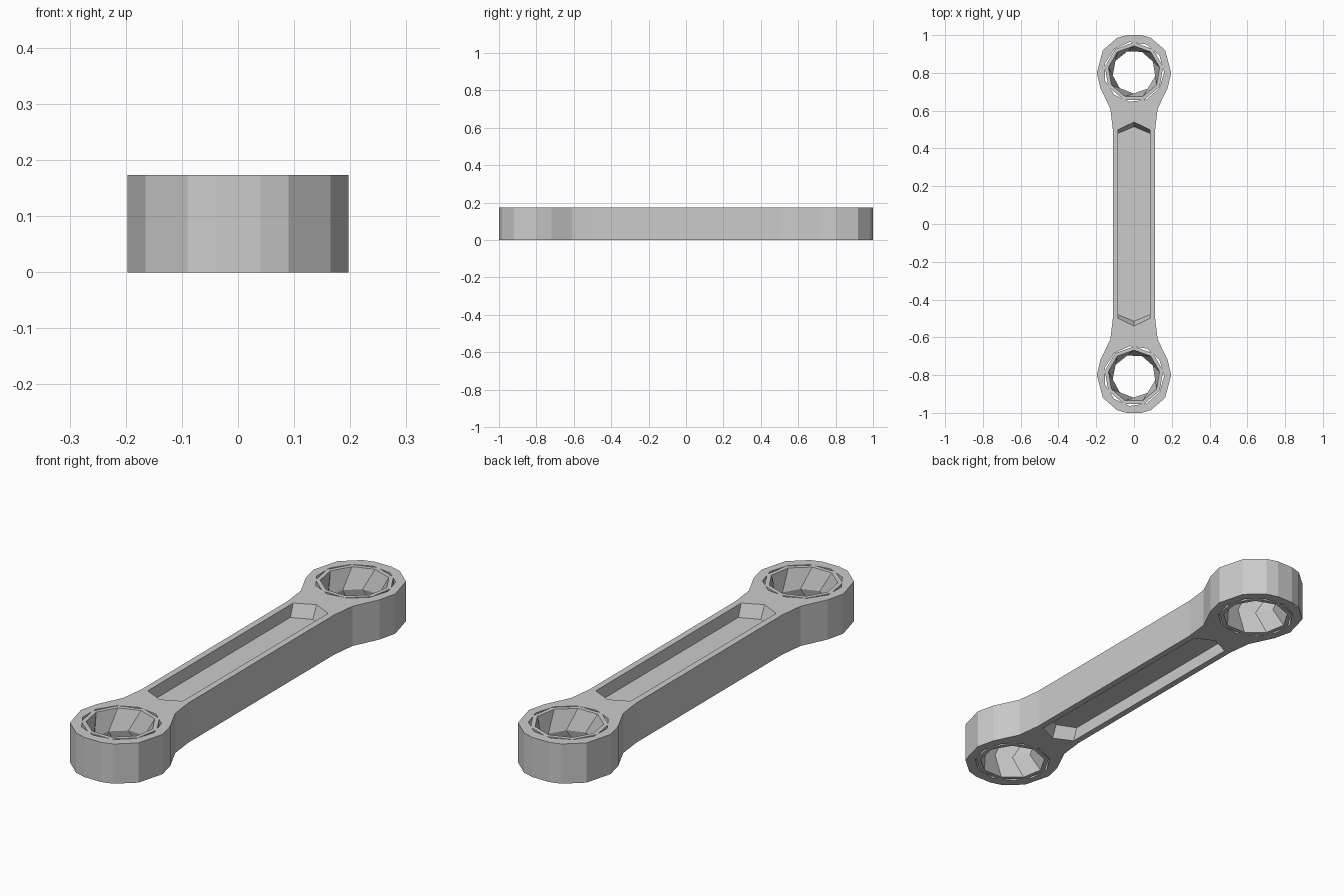
import bpy, bmesh, math

if "Cube" in bpy.data.objects:
    bpy.data.objects.remove(bpy.data.objects["Cube"])

H = 0.173      # thickness of the link
CY = 0.805     # distance of the ring centres from the middle


def loft(name, rings, closed=False):
    """Join equal-length rings of points; cap the ends, or close into a loop."""
    bm = bmesh.new()
    vs = [[bm.verts.new(p) for p in ring] for ring in rings]
    n = len(vs[0])
    pairs = list(zip(vs, vs[1:])) + ([(vs[-1], vs[0])] if closed else [])
    for a, b in pairs:
        for i in range(n):
            j = (i + 1) % n
            bm.faces.new((a[i], a[j], b[j], b[i]))
    if not closed:
        bm.faces.new(vs[0][::-1])
        bm.faces.new(vs[-1])
    bmesh.ops.recalc_face_normals(bm, faces=bm.faces)
    me = bpy.data.meshes.new(name)
    bm.to_mesh(me)
    bm.free()
    ob = bpy.data.objects.new(name, me)
    bpy.context.collection.objects.link(ob)
    return ob


def circle(r, z, n, cy, phase=0.0):
    return [(r * math.cos(2 * math.pi * (i + phase) / n),
             cy + r * math.sin(2 * math.pi * (i + phase) / n), z) for i in range(n)]


def cut(target, cutter):
    cutter.hide_render = True
    m = target.modifiers.new("cut", 'BOOLEAN')
    m.operation = 'DIFFERENCE'
    m.solver = 'EXACT'
    m.object = cutter
    bpy.context.view_layer.objects.active = target
    bpy.ops.object.modifier_apply(modifier=m.name)
    bpy.data.objects.remove(cutter, do_unlink=True)


# Link body: one quarter of the outline mirrored both ways
quarter = [(0.112, 0.50), (0.125, 0.61), (0.178, 0.72), (0.197, 0.80),
           (0.165, 0.92), (0.09, 0.985), (0.04, 1.0)]
half = quarter + [(-x, y) for x, y in reversed(quarter)]
outline = half + [(-x, -y) for x, y in half]
body = loft("link_body", [[(x, y, z) for x, y in outline] for z in (0, H)])


# Pointed recess on the top and on the underside
def recess_ring(tip, shoulder, z):
    w = 0.084
    return [(w, -shoulder, z), (w, shoulder, z), (0, tip, z),
            (-w, shoulder, z), (-w, -shoulder, z), (0, -tip, z)]


DEPTH = 0.055
for face, inward in ((H, -1), (0, 1)):
    cut(body, loft("recess_cutter", [
        recess_ring(0.548, 0.507, face - inward * 0.02),
        recess_ring(0.54, 0.50, face),
        recess_ring(0.515, 0.48, face + inward * DEPTH)]))

# Ring holes, each with a waisted liner
for side, label in ((1, "back"), (-1, "front")):
    cy = side * CY
    cut(body, loft("hole_cutter", [circle(0.16, z, 11, cy) for z in (-0.05, H + 0.05)]))
    loft(label + "_liner", [
        circle(0.157, 0, 9, cy, 0.25),
        circle(0.157, H, 9, cy, 0.25),
        circle(0.138, H, 9, cy, 0.25),
        circle(0.115, H / 2, 9, cy, 0.75),
        circle(0.138, 0, 9, cy, 0.25)], closed=True)
